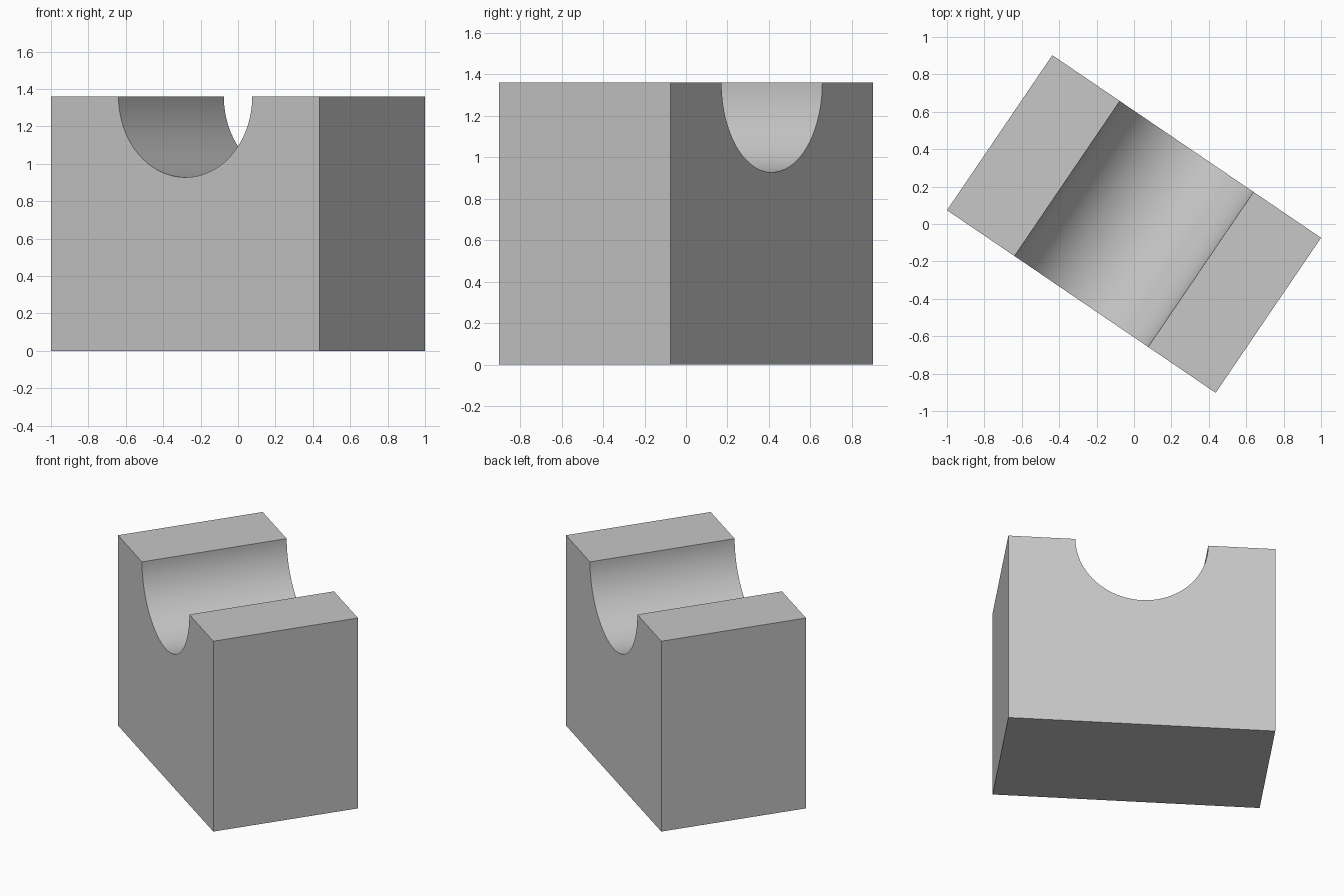
import bpy, bmesh, math
from mathutils import Matrix, Vector

# Remove the default cube
cube = bpy.data.objects.get("Cube")
if cube:
    bpy.data.objects.remove(cube)

WIDTH, DEPTH, HEIGHT = 1.737, 1.002, 1.36
RADIUS, SEGMENTS = 0.432, 64
TURN = math.radians(-34.2)

# Plain grey material
grey = bpy.data.materials.new("plain grey")
grey.use_nodes = True
colour = (0.57, 0.57, 0.57, 1)
grey.diffuse_color = colour
grey.node_tree.nodes["Principled BSDF"].inputs["Base Color"].default_value = colour

# Block profile with a half-round channel along the top
w, d = WIDTH / 2, DEPTH / 2
profile = [(-w, HEIGHT), (-w, 0), (w, 0), (w, HEIGHT)]
for i in range(SEGMENTS + 1):
    a = -math.pi * i / SEGMENTS
    profile.append((RADIUS * math.cos(a), HEIGHT + RADIUS * math.sin(a)))

# Extrude the profile front to back and turn the block about z
bm = bmesh.new()
front = bm.faces.new([bm.verts.new((x, -d, z)) for x, z in profile])
result = bmesh.ops.extrude_face_region(bm, geom=[front], use_keep_orig=True)
back = [v for v in result["geom"] if isinstance(v, bmesh.types.BMVert)]
bmesh.ops.translate(bm, verts=back, vec=Vector((0, DEPTH, 0)))
bmesh.ops.rotate(bm, verts=bm.verts, cent=(0, 0, 0), matrix=Matrix.Rotation(TURN, 3, 'Z'))
bmesh.ops.recalc_face_normals(bm, faces=bm.faces)

mesh = bpy.data.meshes.new("grooved_block")
bm.to_mesh(mesh)
bm.free()
mesh.materials.append(grey)
block = bpy.data.objects.new("grooved_block", mesh)
bpy.context.collection.objects.link(block)

# Smooth channel, sharp block edges
bpy.ops.object.select_all(action='DESELECT')
block.select_set(True)
bpy.context.view_layer.objects.active = block
bpy.ops.object.shade_smooth_by_angle(angle=math.radians(30))
